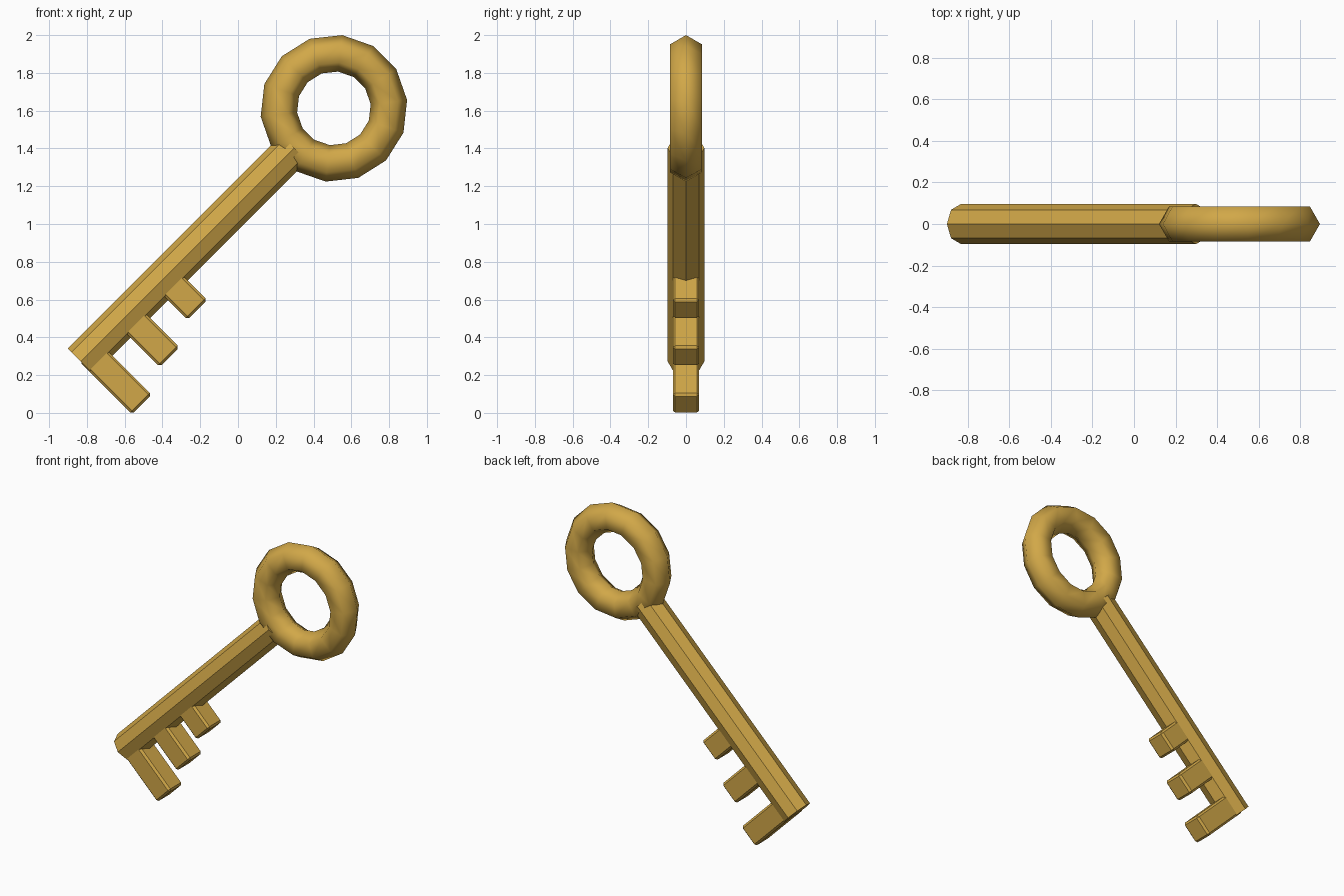
import bpy
from math import radians, pi
from mathutils import Matrix

cube = bpy.data.objects.get("Cube")
if cube:
    bpy.data.objects.remove(cube, do_unlink=True)

gold = bpy.data.materials.new("gold")
gold.use_nodes = True
GOLD = (0.64, 0.39, 0.065, 1.0)
gold.diffuse_color = GOLD
gold.node_tree.nodes["Principled BSDF"].inputs["Base Color"].default_value = GOLD

# The key is laid out along local x, teeth pointing to local -z, then tilted.
TILT = Matrix.Rotation(radians(-45), 4, 'Y')
AXIS = 0.781        # height of the shaft axis in the tilted frame
TIP, JOIN, RING = -0.396, 1.203, 1.499
ROD = 0.097         # radius of shaft and ring tube


def place(name, matrix):
    """Name the active primitive, bake its placement and colour it."""
    ob = bpy.context.object
    ob.name = ob.data.name = name
    ob.data.transform(TILT @ matrix)
    ob.data.materials.append(gold)
    return ob


# Ring handle: coarse torus with a six-sided tube
SIDES = 14
bpy.ops.mesh.primitive_torus_add(major_segments=SIDES, minor_segments=6,
                                 major_radius=0.293, minor_radius=ROD)
place("ring_handle", Matrix.Translation((RING, 0, AXIS))
      @ Matrix.Rotation(-pi / SIDES, 4, 'Y') @ Matrix.Rotation(pi / 2, 4, 'X'))
bpy.ops.object.shade_smooth()

# Eight-sided shaft
bpy.ops.mesh.primitive_cylinder_add(vertices=8, radius=ROD, depth=JOIN - TIP)
place("shaft", Matrix.Translation(((TIP + JOIN) / 2, 0, AXIS))
      @ Matrix.Rotation(pi / 2, 4, 'Y'))

# Three teeth, shorter towards the ring, with narrow chamfers
WIDTH = 0.147
for i, name in enumerate(("long_tooth", "middle_tooth", "short_tooth")):
    start = -0.402 + 0.281 * i
    length = 0.389 - 0.073 * i
    bpy.ops.mesh.primitive_cube_add(size=1)
    tooth = place(name, Matrix.Translation((start + WIDTH / 2, 0, AXIS - length / 2))
                  @ Matrix.Diagonal((WIDTH, 0.14, length, 1)))
    bevel = tooth.modifiers.new("chamfer", 'BEVEL')
    bevel.width = 0.013
    bevel.segments = 1
